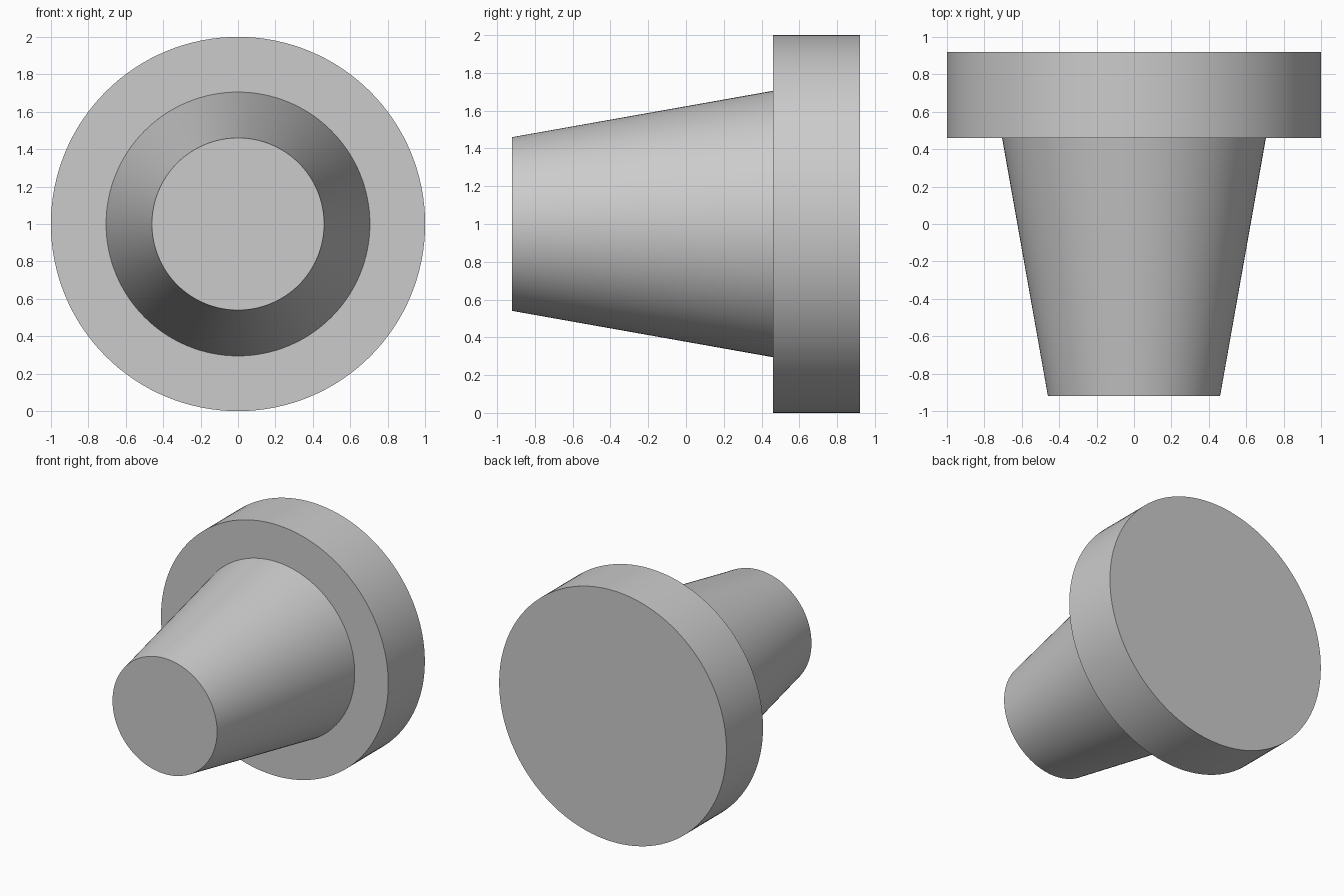
import bpy
import bmesh
import math
from mathutils import Matrix, Vector

cube = bpy.data.objects.get("Cube")
if cube:
    bpy.data.objects.remove(cube, do_unlink=True)

SEGMENTS = 128
AXIS_HEIGHT = 1.0

# Plain grey material
grey = bpy.data.materials.new("light_grey")
grey.use_nodes = True
grey.diffuse_color = (0.6, 0.6, 0.6, 1)
grey.node_tree.nodes["Principled BSDF"].inputs["Base Color"].default_value = (0.6, 0.6, 0.6, 1)


def lathe(name, profile):
    """Revolve (radius, y) points about the horizontal front-to-back axis."""
    bm = bmesh.new()
    verts = [bm.verts.new((r, y, 0)) for r, y in profile]
    edges = [bm.edges.new(pair) for pair in zip(verts, verts[1:])]
    bmesh.ops.spin(bm, geom=verts + edges, cent=(0, 0, 0), axis=(0, 1, 0),
                   angle=math.tau, steps=SEGMENTS, use_merge=True)
    bmesh.ops.remove_doubles(bm, verts=bm.verts, dist=1e-5)
    bmesh.ops.recalc_face_normals(bm, faces=bm.faces)
    bmesh.ops.transform(bm, matrix=Matrix.Translation(Vector((0, 0, AXIS_HEIGHT))),
                        verts=bm.verts)
    mesh = bpy.data.meshes.new(name)
    bm.to_mesh(mesh)
    bm.free()
    mesh.materials.append(grey)
    obj = bpy.data.objects.new(name, mesh)
    bpy.context.collection.objects.link(obj)
    bpy.ops.object.select_all(action="DESELECT")
    obj.select_set(True)
    bpy.context.view_layer.objects.active = obj
    bpy.ops.object.shade_smooth_by_angle(angle=math.radians(30))
    return obj


# Tapered stem, wide flange and flat end caps in one closed profile
lathe("tapered_plug", [
    (0, -0.92), (0.46, -0.92),
    (0.705, 0.46), (1, 0.46),
    (1, 0.92), (0, 0.92),
])
